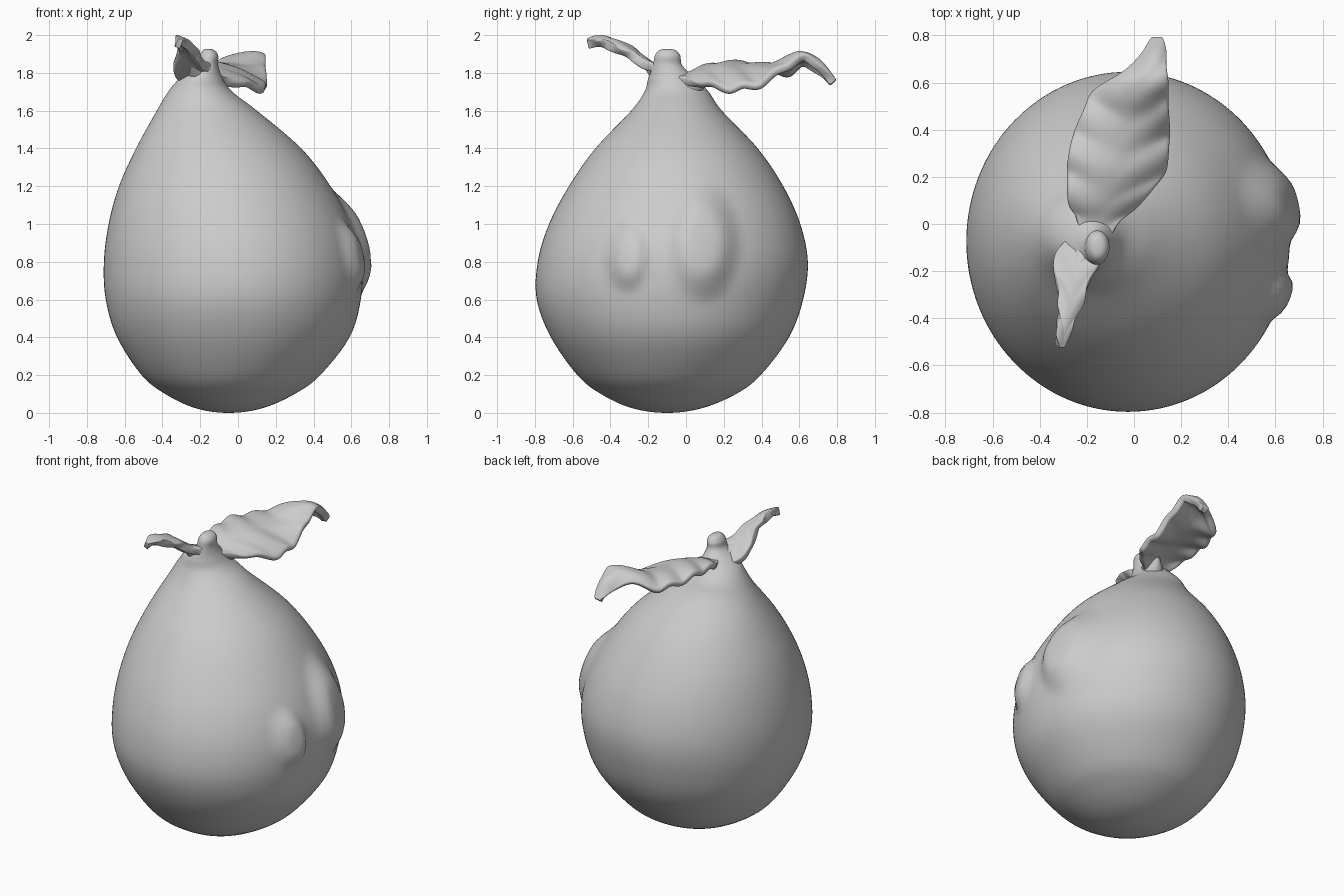
import bpy, bmesh, math
from mathutils import Vector

if "Cube" in bpy.data.objects:
    bpy.data.objects.remove(bpy.data.objects["Cube"])


def make_object(name, verts, faces):
    mesh = bpy.data.meshes.new(name)
    mesh.from_pydata(verts, [], faces)
    bm = bmesh.new()
    bm.from_mesh(mesh)
    bmesh.ops.remove_doubles(bm, verts=bm.verts, dist=1e-5)
    bmesh.ops.recalc_face_normals(bm, faces=bm.faces)
    bm.to_mesh(mesh)
    bm.free()
    mesh.shade_smooth()
    obj = bpy.data.objects.new(name, mesh)
    bpy.context.collection.objects.link(obj)
    return obj


def spline(a, b, c, d, t):
    return [0.5 * (2*q + (r-p)*t + (2*p-5*q+4*r-s)*t*t + (3*q-p-3*r+s)*t**3)
            for p, q, r, s in zip(a, b, c, d)]


def grid_faces(rows, cols, closed):
    return [(i*cols + j, i*cols + (j+1) % cols, (i+1)*cols + (j+1) % cols, (i+1)*cols + j)
            for i in range(rows-1) for j in range(cols if closed else cols-1)]


# Fruit: lopsided cross-sections as z, left, right, front, back
SECTIONS = [
    (0.0, -0.05, -0.05, -0.10, -0.10), (0.025, -0.225, 0.13, -0.285, 0.085),
    (0.10, -0.385, 0.30, -0.45, 0.265), (0.20, -0.51, 0.435, -0.575, 0.395),
    (0.40, -0.64, 0.59, -0.715, 0.545), (0.60, -0.70, 0.65, -0.79, 0.62),
    (0.80, -0.71, 0.655, -0.785, 0.645), (1.00, -0.685, 0.60, -0.725, 0.605),
    (1.20, -0.63, 0.49, -0.62, 0.515), (1.40, -0.54, 0.335, -0.48, 0.38),
    (1.60, -0.43, 0.10, -0.29, 0.19), (1.70, -0.37, -0.03, -0.22, 0.12),
    (1.77, -0.31, -0.08, -0.20, 0.05), (1.84, -0.22, -0.105, -0.175, -0.02),
    (1.89, -0.205, -0.105, -0.165, -0.03), (1.92, -0.185, -0.125, -0.14, -0.055),
    (1.927, -0.16, -0.16, -0.10, -0.10)]
# Lumps on the right side: y, z, half width, half height, lift
LUMPS = [(0.09, 0.90, 0.21, 0.34, 0.06), (-0.31, 0.83, 0.125, 0.21, 0.045)]


def mirrored(s):
    return (s[0], s[2], s[1], s[4], s[3])


secs = [mirrored(SECTIONS[1])] + SECTIONS + [mirrored(SECTIONS[-2])]
STEPS, SEG = 8, 128
rings = [spline(*secs[i:i+4], k / STEPS) for i in range(len(secs)-3) for k in range(STEPS)]
rings.append(SECTIONS[-1])
verts = []
for z, xl, xr, yf, yb in rings:
    for j in range(SEG):
        a = 2 * math.pi * j / SEG
        p = Vector(((xl+xr)/2 + (xr-xl)/2*math.cos(a), (yf+yb)/2 + (yb-yf)/2*math.sin(a), z))
        if p.x > 0.2:
            for y0, z0, w, h, lift in LUMPS:
                r = math.hypot((p.y-y0)/w, (p.z-z0)/h)
                t = min(1, max(0, (1-r)/0.6))
                p += Vector((0.95, 0, 0.3 * max(0, z-0.7))) * lift * t*t*(3-2*t)
        verts.append(p)
make_object("fruit_body", verts, grid_faces(len(rings), SEG, True))


# Leaves: stations give the left edge, right edge and midrib lift
def make_leaf(name, stations, ripple, freq, thickness):
    rows = [stations[0]] + stations + [stations[-1]]
    path = [spline(*rows[i:i+4], k / 6) for i in range(len(rows)-3) for k in range(6)]
    path.append(stations[-1])
    cols, pts = 13, []
    for i, s in enumerate(path):
        left, right = Vector(s[0:3]), Vector(s[3:6])
        fade = math.sin(math.pi * i / (len(path)-1))
        for j in range(cols):
            u = j / (cols-1)
            side = abs(2*u - 1)
            p = left.lerp(right, u)
            p.z += s[6] * (1 - side*side)
            # quilting between the slanted veins
            p.z += ripple * fade * side * math.sin(freq * (p.y - 0.1*side))
            pts.append(p)
    obj = make_object(name, pts, grid_faces(len(path), cols, False))
    mod = obj.modifiers.new("thickness", 'SOLIDIFY')
    mod.thickness, mod.offset = thickness, 0
    mod = obj.modifiers.new("rounding", 'SUBSURF')
    mod.levels = mod.render_levels = 2


make_leaf("large_leaf", [
    (-0.23, -0.05, 1.77, -0.11, -0.07, 1.76, 0.0),
    (-0.25, 0.04, 1.79, -0.06, 0.01, 1.75, 0.015),
    (-0.28, 0.10, 1.81, 0.03, 0.10, 1.73, 0.04),
    (-0.285, 0.21, 1.825, 0.12, 0.20, 1.71, 0.06),
    (-0.27, 0.34, 1.82, 0.145, 0.30, 1.71, 0.06),
    (-0.22, 0.47, 1.80, 0.15, 0.42, 1.75, 0.055),
    (-0.17, 0.56, 1.80, 0.145, 0.53, 1.83, 0.055),
    (-0.05, 0.63, 1.83, 0.14, 0.62, 1.87, 0.04),
    (0.04, 0.71, 1.80, 0.13, 0.70, 1.83, 0.03),
    (0.08, 0.78, 1.745, 0.12, 0.78, 1.75, 0.0)], 0.016, 38, 0.045)

make_leaf("small_leaf", [
    (-0.27, -0.06, 1.75, -0.13, -0.08, 1.77, 0.0),
    (-0.335, -0.13, 1.79, -0.13, -0.15, 1.82, 0.0),
    (-0.34, -0.21, 1.85, -0.17, -0.21, 1.84, 0.005),
    (-0.32, -0.30, 1.92, -0.21, -0.30, 1.89, 0.01),
    (-0.325, -0.41, 1.965, -0.25, -0.40, 1.935, 0.01),
    (-0.33, -0.48, 1.975, -0.285, -0.47, 1.955, 0.0),
    (-0.325, -0.52, 1.96, -0.30, -0.52, 1.95, 0.0)], 0.006, 45, 0.05)


# Short tapering stalks that carry the leaves from the neck
def make_stalk(name, points):
    curve = bpy.data.curves.new(name, 'CURVE')
    curve.dimensions = '3D'
    curve.bevel_depth, curve.bevel_resolution = 1.0, 6
    curve.use_fill_caps = True
    line = curve.splines.new('BEZIER')
    line.bezier_points.add(len(points) - 1)
    for bp, (x, y, z, radius) in zip(line.bezier_points, points):
        bp.co, bp.radius = (x, y, z), radius
        bp.handle_left_type = bp.handle_right_type = 'AUTO'
    obj = bpy.data.objects.new(name, curve)
    bpy.context.collection.objects.link(obj)


make_stalk("large_leaf_stalk", [
    (-0.16, -0.04, 1.70, 0.09), (-0.12, 0.05, 1.74, 0.055), (-0.09, 0.12, 1.78, 0.01)])
make_stalk("small_leaf_stalk", [
    (-0.19, -0.08, 1.74, 0.08), (-0.22, -0.15, 1.80, 0.045), (-0.25, -0.24, 1.865, 0.01)])
